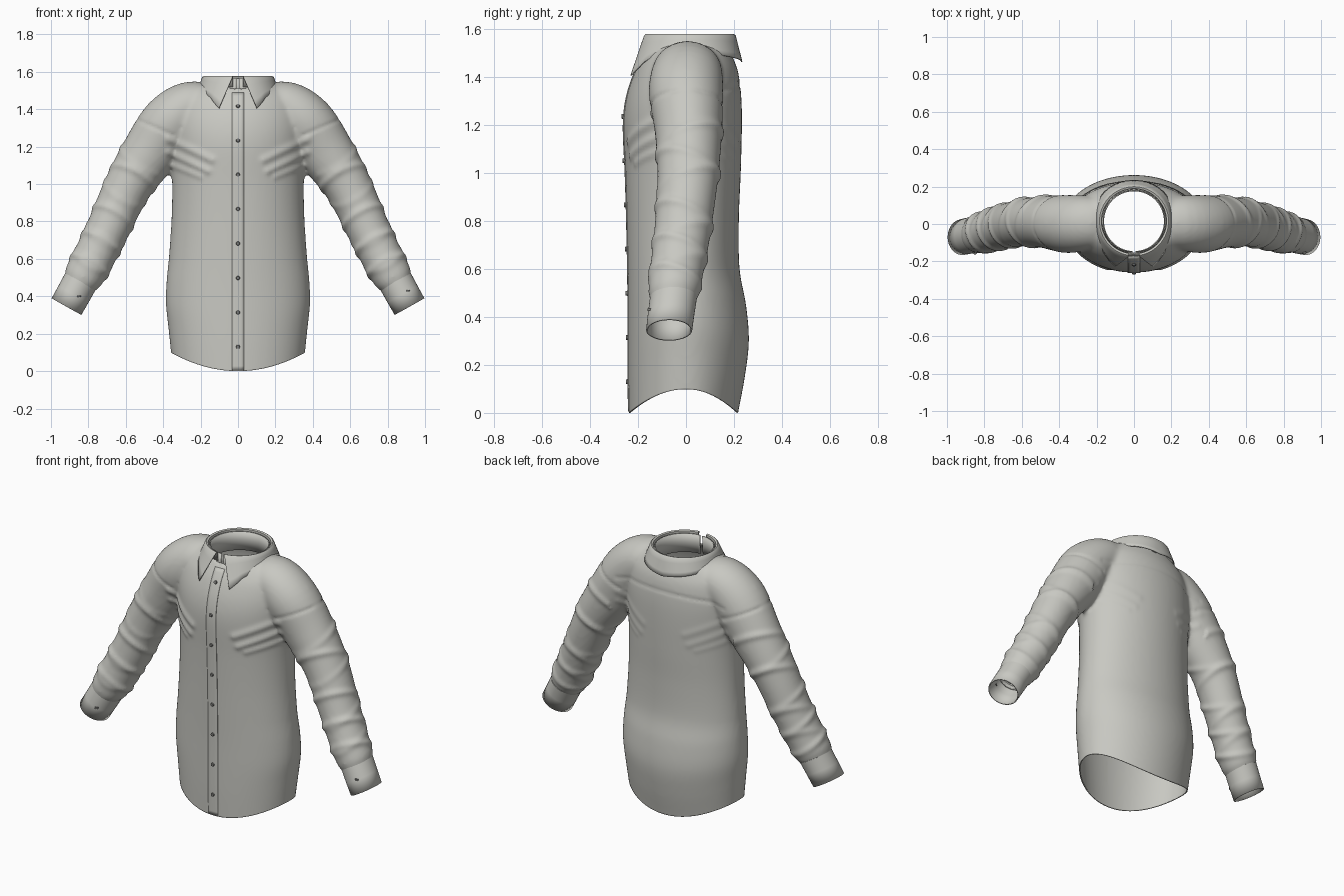
import bpy, bmesh, math
from mathutils import Vector
from mathutils.bvhtree import BVHTree

if "Cube" in bpy.data.objects:
    bpy.data.objects.remove(bpy.data.objects["Cube"])


def material(name, col):
    m = bpy.data.materials.new(name)
    m.use_nodes = True
    m.diffuse_color = (*col, 1)
    m.node_tree.nodes["Principled BSDF"].inputs["Base Color"].default_value = (*col, 1)
    return m


CLOTH = material("pale grey cloth", (0.58, 0.58, 0.54))
BUTTON = material("dark grey button", (0.2, 0.2, 0.19))


def spline(rows, n):
    """Catmull-Rom samples through rows of numbers."""
    pts = [rows[0]] + list(rows) + [rows[-1]]
    out = []
    for i in range(1, len(pts) - 2):
        for k in range(n):
            t = k / n
            out.append([0.5 * (2 * b + (c - a) * t + (2 * a - 5 * b + 4 * c - d) * t**2
                               + (3 * b - a - 3 * c + d) * t**3)
                        for a, b, c, d in zip(*pts[i - 1:i + 3])])
    return out + [list(rows[-1])]


def loft(bm, rings, closed=True, caps=False):
    vs = [[bm.verts.new(p) for p in r] for r in rings]
    n = len(vs[0])
    for a, b in zip(vs, vs[1:]):
        for j in range(n if closed else n - 1):
            k = (j + 1) % n
            bm.faces.new((a[j], a[k], b[k], b[j]))
    if caps:
        bm.faces.new(vs[0][::-1])
        bm.faces.new(vs[-1])


def add_object(name, bm, mat):
    me = bpy.data.meshes.new(name)
    bm.to_mesh(me)
    ob = bpy.data.objects.new(name, me)
    bpy.context.collection.objects.link(ob)
    me.materials.append(mat)
    return ob


def activate(ob):
    bpy.ops.object.select_all(action="DESELECT")
    ob.select_set(True)
    bpy.context.view_layer.objects.active = ob


def finish(ob, thick=0, offset=-1, mirror=False, angle=40):
    if mirror:
        ob.modifiers.new("mirror", "MIRROR")
    if thick:
        s = ob.modifiers.new("thickness", "SOLIDIFY")
        s.thickness, s.offset = thick, offset
    activate(ob)
    bpy.ops.object.shade_smooth_by_angle(angle=math.radians(angle))


def sleeve_rings(rows, side=1, n=40):
    """Rows of x, y, z, radius across, radius in depth."""
    rings = []
    for i, (x, y, z, r, ry) in enumerate(rows):
        a, b = rows[max(i - 1, 0)], rows[min(i + 1, len(rows) - 1)]
        d = Vector((b[0] - a[0], 0, b[2] - a[2])).normalized()
        across = Vector((-d.z, 0, d.x))
        ring = []
        for k in range(n):
            t = math.tau * k / n
            p = Vector((x, y, z)) + across * r * math.cos(t) - Vector((0, ry * math.sin(t), 0))
            ring.append((p.x * side, p.y, p.z))
        rings.append(ring)
    return rings


# Torso: height, half width, front, back
torso = [(-.06, .352, -.237, .207), (0, .358, -.238, .217), (.15, .372, -.24, .245),
         (.3, .385, -.24, .262), (.45, .382, -.24, .25), (.6, .37, -.242, .223),
         (.8, .356, -.246, .22), (1, .352, -.252, .228), (1.2, .36, -.26, .233),
         (1.32, .36, -.246, .23), (1.42, .34, -.212, .217), (1.48, .3, -.178, .195),
         (1.52, .24, -.15, .178), (1.535, .2, -.13, .16)]
sleeve = [(.1, .01, 1.42, .1, .12), (.25, .005, 1.42, .13, .145), (.36, 0, 1.33, .155, .155),
          (.47, .01, 1.17, .15, .14), (.59, .008, .985, .127, .127), (.7, -.015, .75, .115, .118),
          (.785, -.04, .58, .11, .112), (.83, -.05, .5, .104, .106), (.85, -.055, .465, .088, .092),
          (.88, -.06, .41, .085, .09)]
bm = bmesh.new()
rings = []
for z, a, f, b in spline(torso, 5):
    ts = [math.tau * k / 72 for k in range(72)]
    rings.append([(a * math.cos(t), math.sin(t) * (b if math.sin(t) > 0 else -f), z) for t in ts])
loft(bm, rings, caps=True)
for side in (1, -1):
    loft(bm, sleeve_rings(spline(sleeve, 5), side), caps=True)
bmesh.ops.recalc_face_normals(bm, faces=bm.faces)
shirt = add_object("shirt_body", bm, CLOTH)
r = shirt.modifiers.new("fuse", "REMESH")
r.mode, r.voxel_size = "VOXEL", 0.012
s = shirt.modifiers.new("soften", "SMOOTH")
s.factor, s.iterations = 0.5, 8
activate(shirt)
for name in ("fuse", "soften"):
    bpy.ops.object.modifier_apply(modifier=name)

# Open the hem, sleeve ends and neck
bm = bmesh.new()
bm.from_mesh(shirt.data)


def cut(point, normal, keep):
    faces = [f for f in bm.faces if keep(f.calc_center_median())]
    geom = set(faces)
    for f in faces:
        geom.update(f.verts)
        geom.update(f.edges)
    bmesh.ops.bisect_plane(bm, geom=list(geom), plane_co=point, plane_no=normal, clear_outer=True)


cut((0, 0, 0), (0, 0, -1), lambda c: abs(c.x) < .5 and c.z < .2)
for side in (1, -1):
    cut((side * .857, 0, .452), (side * .48, 0, -.877), lambda c: c.x * side > .55)
NECK_Y, NECK_R = .015, .172
bmesh.ops.delete(bm, context="FACES", geom=[
    f for f in bm.faces if f.calc_center_median().z > 1.38
    and math.hypot(f.calc_center_median().x, f.calc_center_median().y - NECK_Y) < NECK_R])
for v in bm.verts:
    if v.is_boundary and v.co.z > 1.3:
        d = Vector((v.co.x, v.co.y - NECK_Y)).normalized() * NECK_R
        v.co.x, v.co.y = d.x, d.y + NECK_Y


# Folds and seams, then the curved hem
def bump(d, w):
    return math.exp(-(d / w) ** 2)


def seg_dist(x, z, x1, z1, x2, z2):
    p, a, b = Vector((x, z)), Vector((x1, z1)), Vector((x2, z2))
    t = max(0, min(1, (p - a).dot(b - a) / (b - a).length_squared))
    return (p - a - (b - a) * t).length


chest = [(.37, 1.24, .14, 1.13, .02, .009), (.37, 1.17, .16, 1.07, .018, .009),
         (.35, 1.1, .2, 1.04, .015, .006)]
folds = [.25, .36, .45, .6, .69, .76, .83, .9]
bm.normal_update()
shift = {}
for v in bm.verts:
    x, y, z = abs(v.co.x), v.co.y, v.co.z
    h = 0
    if x < .42:
        for x1, z1, x2, z2, w, amp in chest:
            h += amp * bump(seg_dist(x, z, x1, z1, x2, z2), w) * (1 if y < 0 else .35)
        if y > .05 and x < .37:
            h -= .004 * bump(z - 1.365 + .3 * x * x, .01)
    else:
        u = (x - .36) * .49 + (1.33 - z) * .87
        for i, f in enumerate(folds):
            tilt = .35 * y * (-1) ** i
            h += .009 * bump(u + tilt - f, .02) * (.65 + .35 * math.sin(3 * i + 14 * y))
    h -= .005 * bump(seg_dist(x, z, .35, 1.26, .53, 1.34), .01)
    shift[v] = v.normal * h
for v, d in shift.items():
    v.co += d
    if v.co.z < .6 and abs(v.co.x) < .5:
        v.co.z += .1 * (v.co.x / .36) ** 2 * (1 - v.co.z / .6)
bm.normal_update()
bm.to_mesh(shirt.data)
tree = BVHTree.FromBMesh(bm)
finish(shirt, .006, angle=60)


def front_hit(x, z):
    hit, normal, _, _ = tree.ray_cast(Vector((x, -1, z)), Vector((0, 1, 0)))
    return hit, normal


# Button placket
bm = bmesh.new()
rows = []
for i in range(71):
    z = .006 + i * 1.484 / 70
    hits = [front_hit(x, z)[0] for x in (-.032, -.016, 0, .016, .032)]
    if all(hits):
        rows.append([h - Vector((0, .004, 0)) for h in hits])
loft(bm, rows, closed=False)
finish(add_object("button_placket", bm, CLOTH), .006)

# Cuffs
bm = bmesh.new()
cuff = [(.84, -.052, .484, .086, .09), (.842, -.052, .48, .093, .098),
        (.88, -.062, .411, .092, .097), (.917, -.07, .345, .091, .096)]
loft(bm, sleeve_rings(cuff))
cuffs = add_object("cuffs", bm, CLOTH)
finish(cuffs, .007, mirror=True)
tree_cuff = BVHTree.FromBMesh(bm)

# Collar leaf: top angle, bottom angle, bottom radius, bottom height
leaf = [(9, 22.5, .264, 1.405), (25, 31, .25, 1.435), (40, 42, .235, 1.47), (70, 70, .215, 1.505),
        (90, 90, .21, 1.51), (135, 135, .222, 1.485), (180, 180, .217, 1.462)]


def polar(deg, radius, z):
    t = math.radians(deg)
    x = 0 if deg > 179.9 else radius * math.sin(t)
    return Vector((x, NECK_Y - radius * math.cos(t), z))


cols = spline(leaf, 6)
low = [polar(b, rad, z) for _, b, rad, z in cols]
top = [polar(a, .19, 1.57) for a, *_ in cols]
rows = [[p.lerp(q, k / 4) for p, q in zip(low, top)] for k in range(5)]
rows += [[polar(a, rad, z) for a, *_ in cols] for rad, z in ((.184, 1.575), (.176, 1.572), (.172, 1.52))]
bm = bmesh.new()
loft(bm, rows, closed=False)
finish(add_object("collar_leaf", bm, CLOTH), .005, 0, mirror=True)

# Collar stand
bm = bmesh.new()
loft(bm, [[polar(3 + 177 * k / 40, rad, z) for k in range(41)]
          for rad, z in ((.172, 1.45), (.168, 1.51), (.166, 1.565))], closed=False)
finish(add_object("collar_stand", bm, CLOTH), .006, mirror=True)

# Buttons down the front and on the cuffs
spots = [front_hit(0, .13 + i * .184) for i in range(8)]
spots = [(p - Vector((0, .005, 0)), n) for p, n in spots]
for x, z, sign in ((.91, .43, 1), (.85, .4, -1)):
    p, n, _, _ = tree_cuff.ray_cast(Vector((x, -1, z)), Vector((0, 1, 0)))
    spots.append((Vector((p.x * sign, p.y, p.z)), Vector((n.x * sign, n.y, n.z))))
for i, (p, n) in enumerate(spots):
    bm = bmesh.new()
    bmesh.ops.create_cone(bm, cap_ends=True, segments=16, radius1=.011, radius2=.009, depth=.008)
    bmesh.ops.transform(bm, matrix=n.to_track_quat("Z", "Y").to_matrix().to_4x4(), verts=bm.verts)
    bmesh.ops.translate(bm, vec=p + n * .002, verts=bm.verts)
    finish(add_object(f"button_{i + 1}", bm, BUTTON))
